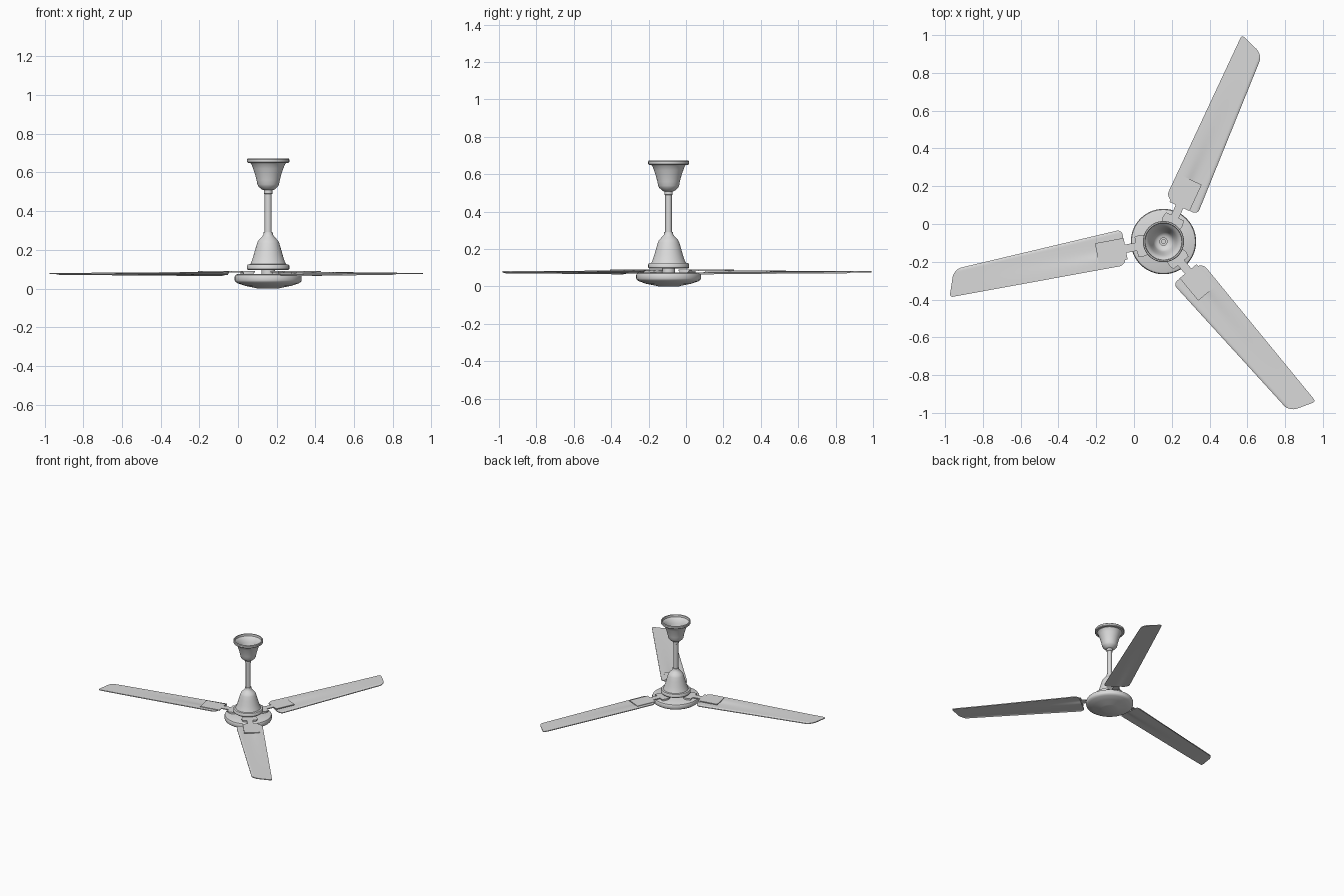
import bpy, bmesh, math
from mathutils import Matrix

if "Cube" in bpy.data.objects:
    bpy.data.objects.remove(bpy.data.objects["Cube"])

CENTRE = (0.156, -0.093, 0)
paint = bpy.data.materials.new("light_grey_paint")
paint.diffuse_color = (0.7, 0.7, 0.7, 1)
paint.use_nodes = True
paint.node_tree.nodes["Principled BSDF"].inputs["Base Color"].default_value = paint.diffuse_color


def finish(name, bm, angle=0, sharp=35):
    """Turn a bmesh built around the fan axis into a placed object."""
    bmesh.ops.recalc_face_normals(bm, faces=bm.faces)
    bm.transform(Matrix.Translation(CENTRE) @ Matrix.Rotation(math.radians(angle), 4, 'Z'))
    me = bpy.data.meshes.new(name)
    bm.to_mesh(me)
    bm.free()
    me.materials.append(paint)
    for p in me.polygons:
        p.use_smooth = True
    me.set_sharp_from_angle(angle=math.radians(sharp))
    ob = bpy.data.objects.new(name, me)
    bpy.context.collection.objects.link(ob)
    return ob


def lathe(name, profile, n=56):
    """Revolve (radius, z) points; profiles start and end on the axis."""
    bm = bmesh.new()
    rings = [[bm.verts.new((r * math.cos(2 * math.pi * i / n),
                            r * math.sin(2 * math.pi * i / n), z)) for i in range(n)]
             for r, z in profile]
    for a, b in zip(rings, rings[1:]):
        for i in range(n):
            j = (i + 1) % n
            bm.faces.new((a[i], a[j], b[j], b[i]))
    bmesh.ops.remove_doubles(bm, verts=bm.verts, dist=1e-5)
    bmesh.ops.dissolve_degenerate(bm, edges=bm.edges, dist=1e-6)
    return finish(name, bm)


def thicken(bm, depth):
    ext = bmesh.ops.extrude_face_region(bm, geom=bm.faces[:])
    verts = [g for g in ext["geom"] if isinstance(g, bmesh.types.BMVert)]
    bmesh.ops.translate(bm, verts=verts, vec=(0, 0, -depth))


def plate(name, outline, top, depth, angle):
    bm = bmesh.new()
    bm.faces.new([bm.verts.new((u, v, top)) for u, v in outline])
    thicken(bm, depth)
    return finish(name, bm, angle)


def corner(d, r):
    """Inset along the blade that rounds a corner, d away from its side."""
    return r - math.sqrt(max(0, r * r - (r - d) ** 2)) if d < r else 0


def blade(name, angle):
    bm = bmesh.new()
    ts = [0, .008, .025, .05, .08, .12, .17] + [.17 + .66 * i / 16 for i in range(1, 16)] \
        + [.83, .88, .92, .95, .975, .992, 1]
    nu = 30
    grid = []
    for t in ts:
        lo, hi = t * 0.18, (1 - t) * 0.18
        start = 0.203 + 0.015 * t + corner(lo, .03) + corner(hi, .035)
        end = 1.118 + 0.05 * t - corner(lo * .75, .04) - corner(hi * .75, .018)
        row = []
        for k in range(nu + 1):
            s = k / nu
            u = start + (end - start) * s
            f = (u - 0.2) / 0.96
            low, high = -0.104 + 0.044 * f, 0.086 - 0.006 * f
            v = low + (high - low) * t
            # raised crease that fans out from the root and fades toward the tip
            fade = max(0, 1 - f / 0.85)
            z = 0.081 + 0.006 * fade * math.tanh((v - 0.012) / (0.014 + 0.05 * f))
            # rolled down trailing edge
            z -= 0.005 * max(0, 1 - (v - low) / 0.014) ** 2
            row.append(bm.verts.new((u, v, z)))
        grid.append(row)
    for a, b in zip(grid, grid[1:]):
        for k in range(nu):
            bm.faces.new((a[k], a[k + 1], b[k + 1], b[k]))
    thicken(bm, 0.006)
    return finish(name, bm, angle, 40)


# Motor housing: shallow dish
lathe("motor_dish", [(0, 0), (.055, 0), (.065, .003), (.12, .014), (.158, .027), (.17, .035),
                     (.173, .042), (.173, .062), (.169, .070), (.160, .074), (0, .074)])
lathe("motor_shaft", [(0, .07), (.035, .07), (.035, .11), (0, .11)], 32)

# Lower bell cover
lathe("lower_cover", [(0, .108), (.095, .108), (.098, .096), (.105, .096), (.109, .101),
                      (.109, .118), (.105, .124), (.092, .126), (.086, .14), (.076, .17),
                      (.066, .205), (.057, .235), (.052, .246), (.043, .256), (.032, .268),
                      (.025, .277), (.023, .292), (0, .292)])

# Down rod with collar, its end visible inside the open canopy
lathe("down_rod", [(0, .27), (.018, .27), (.018, .488), (.022, .49), (.022, .56),
                   (.011, .56), (.011, .545), (0, .545)], 24)

# Open ceiling canopy, hollow
lathe("ceiling_canopy", [(0, .508), (.026, .508), (.036, .514), (.050, .527), (.056, .538),
                         (.060, .56), (.068, .59), (.078, .62), (.087, .643), (.092, .648),
                         (.105, .650), (.109, .655), (.109, .668), (.106, .672), (.099, .672),
                         (.097, .656), (.083, .645), (.072, .615), (.062, .585), (.053, .545),
                         (.045, .53), (.03, .52), (0, .518)])

# Three blades with their brackets
half = [(.08, .05), (.118, .058), (.146, .052), (.146, .022), (.204, .022), (.204, .058),
        (.358, .058)]
outline = half + [(u, -v) for u, v in reversed(half)]
pad = [(.085, .045), (.115, .052), (.138, .046), (.138, -.046), (.115, -.052), (.085, -.045)]
for i, angle in enumerate((65.3, 190.7, 309.7), 1):
    blade(f"blade_{i}", angle)
    plate(f"blade_bracket_{i}", outline, .090, .007, angle)
    plate(f"bracket_pad_{i}", pad, .084, .011, angle)
